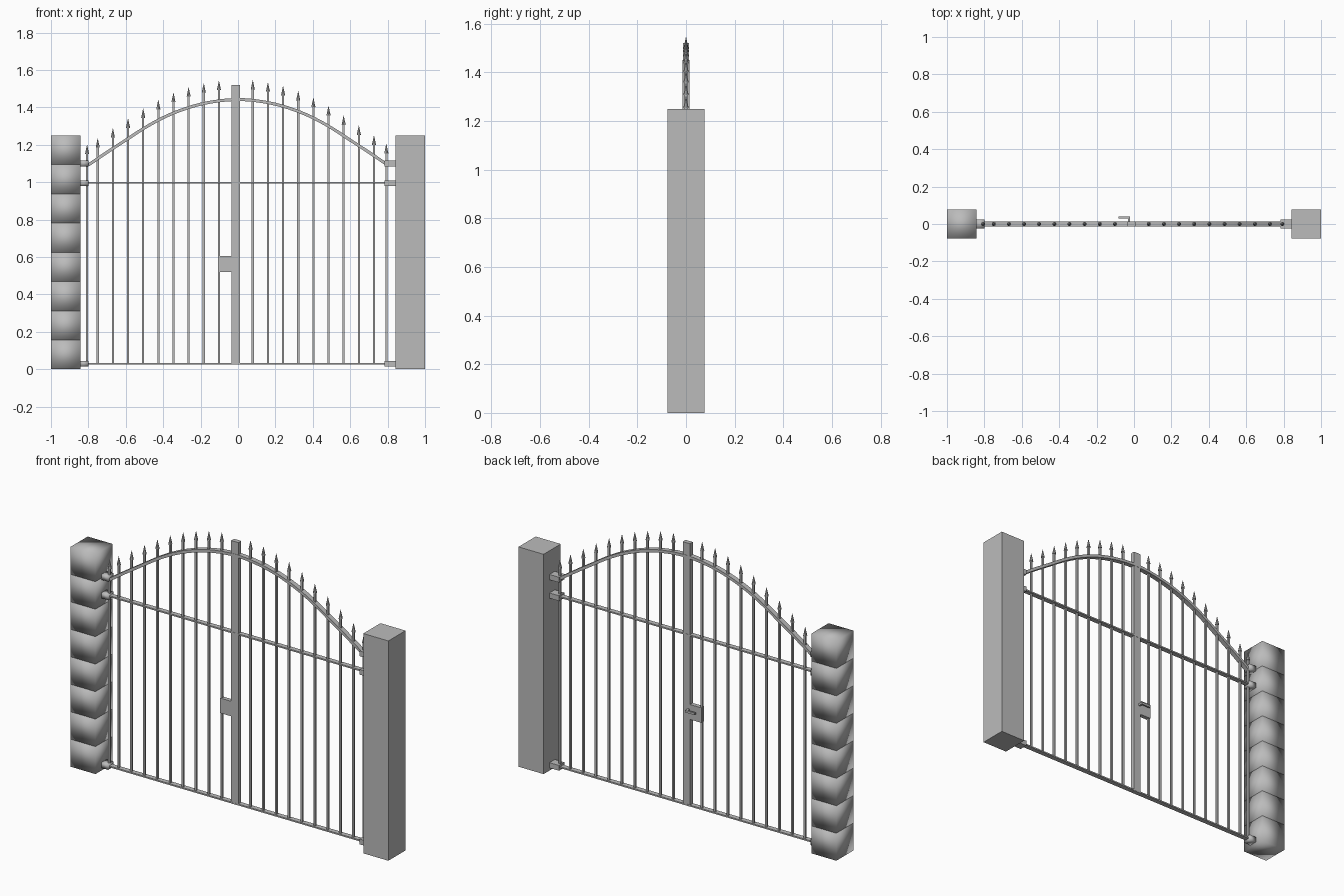
import bpy, bmesh, math
from mathutils import Matrix

if "Cube" in bpy.data.objects:
    bpy.data.objects.remove(bpy.data.objects["Cube"])

grey = bpy.data.materials.new("plain_grey")
grey.diffuse_color = (0.5, 0.5, 0.5, 1)
grey.use_nodes = True
grey.node_tree.nodes["Principled BSDF"].inputs["Base Color"].default_value = grey.diffuse_color


def finish(name, bm, smooth=False):
    bmesh.ops.recalc_face_normals(bm, faces=bm.faces)
    for f in bm.faces:
        f.smooth = smooth
    me = bpy.data.meshes.new(name)
    bm.to_mesh(me)
    bm.free()
    me.materials.append(grey)
    ob = bpy.data.objects.new(name, me)
    bpy.context.collection.objects.link(ob)
    return ob


def add_box(bm, x, y, z):
    """Box from three (low, high) ranges."""
    lo, hi = zip(x, y, z)
    mid = [(a + b) / 2 for a, b in zip(lo, hi)]
    size = [b - a for a, b in zip(lo, hi)]
    bmesh.ops.create_cube(bm, size=1, matrix=Matrix.Translation(mid) @ Matrix.Diagonal((*size, 1)))


def box(name, x, y, z, smooth=False):
    bm = bmesh.new()
    add_box(bm, x, y, z)
    return finish(name, bm, smooth)


# Arch heights from the centre outwards, every 0.1 units
ARCH = [1.442, 1.435, 1.417, 1.387, 1.345, 1.29, 1.225, 1.16, 1.092]


def arch_z(x):
    t = min(abs(x) * 10, 7.999)
    i = int(t)
    f = t - i
    p = [ARCH[abs(i - 1)], ARCH[i], ARCH[i + 1], ARCH[min(i + 2, 8)]]
    if i == 7:
        p[3] = 2 * p[2] - p[1]
    return p[1] + 0.5 * f * (p[2] - p[0] + f * (2*p[0] - 5*p[1] + 4*p[2] - p[3]
                             + f * (3 * (p[1] - p[2]) + p[3] - p[0])))


# Pillars: smooth stacked blocks on the left, one plain block on the right
H = 1.25 / 8
for i in range(8):
    box("left_pillar_block", (-1, -0.843), (-0.077, 0.077), (i * H, (i + 1) * H), True)
box("right_pillar", (0.842, 1), (-0.077, 0.077), (0, 1.25))

# Hinge brackets on both pillars
for z in (0.03, 0.995, 1.1):
    box("left_hinge", (-0.845, -0.80), (-0.024, 0.024), (z - 0.015, z + 0.015), True)
    box("right_hinge", (0.782, 0.845), (-0.024, 0.024), (z - 0.015, z + 0.015))

# Flat horizontal rails
for name, z in (("bottom_rail", 0.03), ("middle_rail", 0.998)):
    box(name, (-0.81, 0.80), (-0.014, 0.014), (z - 0.004, z + 0.004))

# Arched top rail: rectangular section swept along the arch
bm = bmesh.new()
rings = []
N = 48
for i in range(N + 1):
    x = -0.80 + 1.60 * i / N
    dx = 0.004
    slope = (arch_z(x + dx) - arch_z(x - dx)) / (2 * dx) if abs(x) < 0.79 else -0.66 * math.copysign(1, x)
    a = math.atan(slope)
    nx, nz = -math.sin(a) * 0.008, math.cos(a) * 0.008
    z = arch_z(x)
    rings.append([bm.verts.new((x + s * nx, y, z + s * nz))
                  for s, y in ((-1, -0.014), (-1, 0.014), (1, 0.014), (1, -0.014))])
for a, b in zip(rings, rings[1:]):
    for k in range(4):
        bm.faces.new((a[k], a[(k + 1) % 4], b[(k + 1) % 4], b[k]))
bm.faces.new(rings[0])
bm.faces.new(rings[-1])
finish("arched_rail", bm)

# Upright bars with spear tips
bar_x = [-0.807] + [-0.75 + 0.081 * i for i in range(9)]
bar_x += [0.079 + 0.081 * i for i in range(9)] + [0.793]
W = 0.0055
for x in bar_x:
    top = arch_z(x) + 0.06
    box("bar", (x - W, x + W), (-W, W), (0.03, top))
    bm = bmesh.new()
    bmesh.ops.create_cone(bm, cap_ends=True, segments=8, radius1=0.011, radius2=0.0005, depth=0.05,
                          matrix=Matrix.Translation((x, 0, top + 0.023)))
    finish("spear_tip", bm)

# Centre post, lock case and lever handle
box("centre_post", (-0.034, 0.011), (-0.013, 0.013), (0.025, 1.52))
box("lock_case", (-0.105, -0.030), (-0.012, 0.012), (0.52, 0.605))
bm = bmesh.new()
add_box(bm, (-0.032, -0.022), (0.01, 0.038), (0.568, 0.58))
add_box(bm, (-0.083, -0.022), (0.03, 0.04), (0.568, 0.58))
finish("lever_handle", bm)
